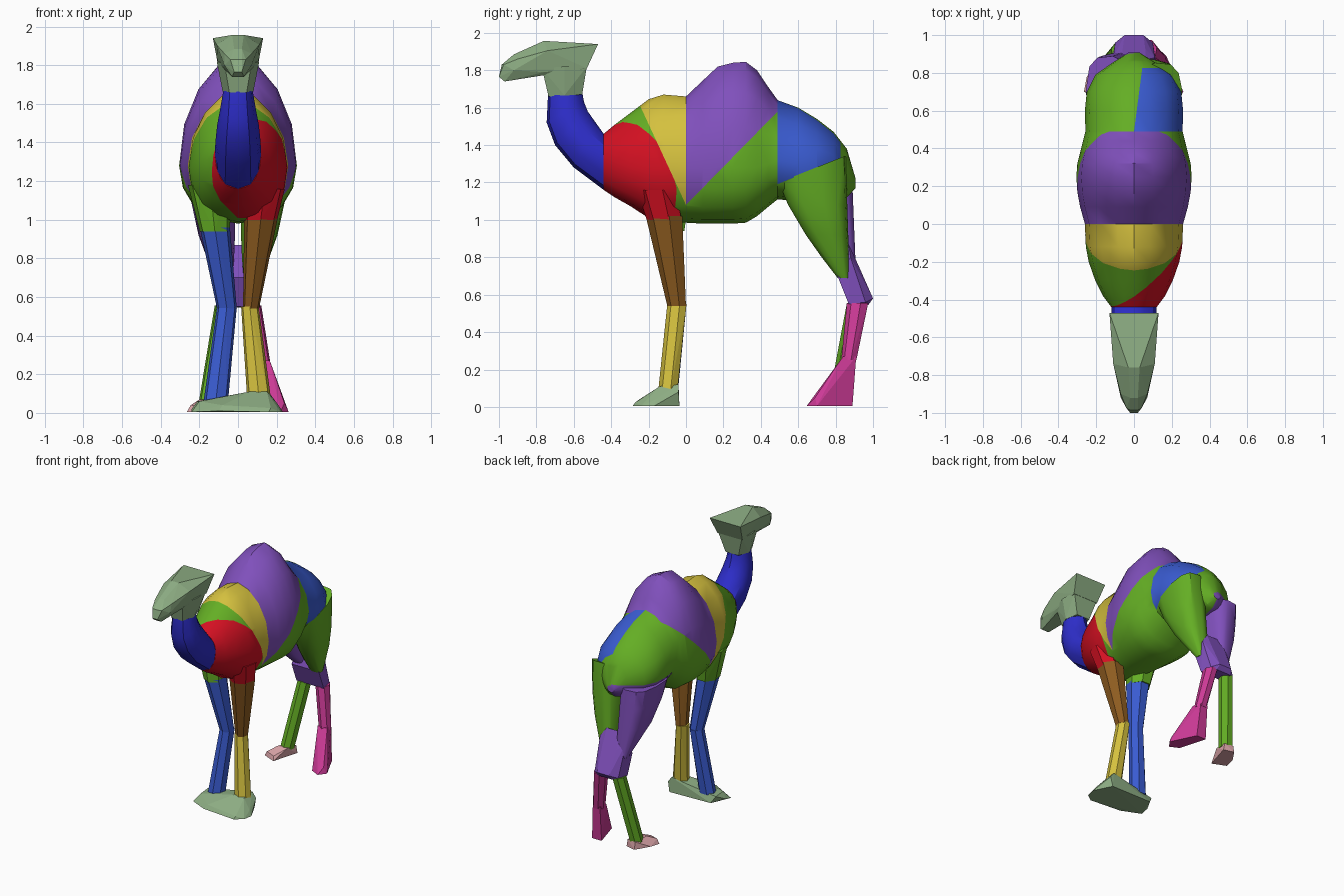
import bpy, bmesh, math
from mathutils import Vector

if "Cube" in bpy.data.objects:
    bpy.data.objects.remove(bpy.data.objects["Cube"], do_unlink=True)

# Flat colours, given as sRGB bytes and stored linear
COLOURS = {
    "leaf_green": (100, 174, 36), "violet": (128, 80, 188), "golden_yellow": (212, 192, 62),
    "crimson": (212, 16, 34), "sky_blue": (58, 92, 210), "deep_blue": (46, 46, 204),
    "brown": (142, 92, 32), "sage": (142, 174, 132), "magenta": (204, 58, 150),
    "pale_pink": (218, 164, 168),
}
MATS = {}
for name, rgb in COLOURS.items():
    lin = [c / 255 / 12.92 if c < 11 else ((c / 255 + 0.055) / 1.055) ** 2.4 for c in rgb] + [1]
    m = bpy.data.materials.new(name)
    m.use_nodes = True
    m.diffuse_color = lin
    m.node_tree.nodes["Principled BSDF"].inputs["Base Color"].default_value = lin
    MATS[name] = m


def finish(name, bm, *colours):
    bmesh.ops.recalc_face_normals(bm, faces=bm.faces)
    me = bpy.data.meshes.new(name)
    bm.to_mesh(me)
    bm.free()
    for c in colours:
        me.materials.append(MATS[c])
    ob = bpy.data.objects.new(name, me)
    bpy.context.collection.objects.link(ob)
    return ob


def smooth(ob):
    bpy.ops.object.select_all(action="DESELECT")
    ob.select_set(True)
    bpy.context.view_layer.objects.active = ob
    bpy.ops.object.shade_smooth_by_angle(angle=math.radians(32))


def hull(name, colour, pts):
    """Convex part around a set of points."""
    bm = bmesh.new()
    for p in pts:
        bm.verts.new(p)
    res = bmesh.ops.convex_hull(bm, input=bm.verts)
    junk = {g for g in res["geom_interior"] + res["geom_unused"] if isinstance(g, bmesh.types.BMVert)}
    bmesh.ops.delete(bm, geom=list(junk), context="VERTS")
    bmesh.ops.dissolve_limit(bm, angle_limit=0.02, verts=bm.verts, edges=bm.edges)
    return finish(name, bm, colour)


def rings(*rows, n=7, p=1.0):
    """Horizontal rings, each row = x0, x1, y0, y1, z; p below 1 squares them off."""
    pts = []
    for x0, x1, y0, y1, z in rows:
        for i in range(n):
            a = 2 * math.pi * (i + 0.25) / n
            c, s = (math.copysign(abs(t) ** p, t) for t in (math.cos(a), math.sin(a)))
            pts.append(((x0 + x1) / 2 + (x1 - x0) / 2 * c, (y0 + y1) / 2 + (y1 - y0) / 2 * s, z))
    return pts


def mirrored(pts):
    """Copy of the points with their twins across x = 0."""
    return [(s * x, y, z) for x, y, z in pts for s in (1, -1)]


def loft(sections, n=16):
    """Skin over sections: bottom (y, z), top (y, z), half width, height of widest point."""
    bm = bmesh.new()
    loops = []
    for yb, zb, yt, zt, hw, f in sections:
        bot, top = Vector((0, yb, zb)), Vector((0, yt, zt))
        mid = bot.lerp(top, f)
        loop = []
        for i in range(n):
            a = 2 * math.pi * i / n
            c, s = math.cos(a), math.sin(a)
            p = mid + ((top - mid) * s if s > 0 else (mid - bot) * s)
            p.x = math.copysign(abs(c) ** (1.15 if s > 0 else 0.85), c) * hw
            loop.append(bm.verts.new(p))
        loops.append(loop)
    for a, b in zip(loops, loops[1:]):
        for i in range(n):
            j = (i + 1) % n
            bm.faces.new((a[i], a[j], b[j], b[i]))
    bm.faces.new(loops[0])
    bm.faces.new(loops[-1])
    return bm


# Torso: y, bottom, top, half width, height of the widest point
TORSO = [
    (-.44, 1.16, 1.46, .12, 1.34), (-.38, 1.12, 1.51, .165, 1.31), (-.30, 1.075, 1.57, .205, 1.29),
    (-.20, 1.01, 1.645, .24, 1.27), (-.12, .99, 1.67, .255, 1.27), (0, .985, 1.66, .26, 1.28),
    (.09, .98, 1.745, .285, 1.28), (.17, .98, 1.82, .30, 1.28), (.25, .98, 1.84, .305, 1.28),
    (.32, .985, 1.845, .30, 1.28), (.38, 1.02, 1.80, .285, 1.28), (.44, 1.07, 1.71, .27, 1.30),
    (.49, 1.11, 1.64, .257, 1.32), (.60, 1.10, 1.60, .26, 1.30), (.70, 1.10, 1.54, .25, 1.28),
    (.79, 1.10, 1.47, .205, 1.27), (.86, 1.12, 1.38, .105, 1.25), (.907, 1.17, 1.22, .03, 1.20),
]
bm = loft([(y, b, y, t, w, (m - b) / (t - b)) for y, b, t, w, m in TORSO])


# Colour borders: point on plane, normal, and the part of the torso to cut
CUTS = [
    ((0, 0, 1.08), (0, -1.02, 1), lambda c: 0 < c.y < .49),
    ((0, 0, 1.08), (0, 2.16, 1), lambda c: c.y < 0),
    ((0, .18, 0), (-.86, 1, .375), lambda c: c.y < 0),
    ((0, 0, .985), (0, -.42, 1), lambda c: c.y > .49 and c.x > 0),
    ((0, .49, 0), (1, -.13, 0), lambda c: c.y > .49 and c.x > 0),
    ((0, .825, 0), (0, 1, 0), lambda c: c.y > .79 and c.x > 0),
    ((0, 0, 1.23), (0, 0, 1), lambda c: c.y > .49 and c.x < 0),
]


def above(k, c):
    return (c - Vector(CUTS[k][0])).dot(Vector(CUTS[k][1])) > 0


for co, no, region in CUTS:
    faces = [f for f in bm.faces if region(f.calc_center_median())]
    geom = faces + list({e for f in faces for e in f.edges}) + list({v for f in faces for v in f.verts})
    bmesh.ops.bisect_plane(bm, geom=geom, dist=1e-5, plane_co=co, plane_no=no)

# Slots: 0 green, 1 violet, 2 yellow, 3 red, 4 blue
for f in bm.faces:
    c = f.calc_center_median()
    if c.y < 0:
        f.material_index = 2 if above(1, c) else (0 if above(2, c) else 3)
    elif c.y < .49:
        f.material_index = 1 if above(0, c) else 0
    elif c.x > 0:
        f.material_index = 4 if above(3, c) and above(4, c) and not above(5, c) else 0
    else:
        f.material_index = 0 if above(6, c) else 1
smooth(finish("torso", bm, "leaf_green", "violet", "golden_yellow", "crimson", "sky_blue"))

# Neck
smooth(finish("neck", loft([
    (-.44, 1.16, -.44, 1.46, .12, .6), (-.60, 1.28, -.49, 1.53, .117, .5),
    (-.70, 1.40, -.525, 1.58, .108, .5), (-.745, 1.52, -.545, 1.63, .092, .5),
    (-.738, 1.665, -.553, 1.672, .076, .5)], 12), "deep_blue"))

# Head: throat block and long wedge with a ridged crown
hull("throat", "sage", mirrored([
    (.045, -.735, 1.66), (.08, -.65, 1.665), (.055, -.555, 1.67),
    (.07, -.77, 1.81), (.11, -.65, 1.82), (.10, -.53, 1.82)]))
hull("head", "sage", mirrored([
    (.13, -.47, 1.94), (.03, -.76, 1.957), (.11, -.74, 1.905), (.105, -.53, 1.81), (.08, -.76, 1.79),
    (.07, -.90, 1.86), (.07, -.92, 1.80), (.02, -.92, 1.885), (.04, -.975, 1.83), (.03, -.97, 1.74),
    (.02, -1.0, 1.765), (.02, -.985, 1.83)]))

# Front legs with the shoulder masses above them
hull("front_left_shoulder", "crimson", rings(
    (.03, .245, -.26, -.04, 1.16), (.03, .205, -.21, -.015, 1.0)))
hull("front_left_upper_leg", "brown", rings(
    (.03, .21, -.215, -.01, 1.02), (.03, .20, -.20, -.01, .97), (.025, .11, -.10, .005, .54)))
hull("front_left_lower_leg", "golden_yellow", rings(
    (.015, .108, -.10, .008, .55), (.045, .17, -.148, -.04, .09)))
hull("front_right_shoulder", "leaf_green", rings(
    (-.262, -.03, -.21, .04, 1.18), (-.20, -.04, -.19, 0, .94)))
hull("front_right_upper_leg", "sky_blue", rings(
    (-.20, -.04, -.19, -.01, .96), (-.11, -.005, -.10, .005, .54)))
hull("front_right_lower_leg", "sky_blue", rings(
    (-.11, -.005, -.10, .008, .55), (-.18, -.05, -.148, -.04, .06)))
hull("front_feet", "sage", [
    (-.24, -.20, .005), (-.24, -.14, .02), (-.21, -.06, .06), (-.18, -.04, .01), (-.20, -.16, .06),
    (-.10, -.27, .01), (-.08, -.25, .04), (0, -.05, .09), (.16, -.285, .005), (.17, -.27, .025),
    (.06, -.14, .11), (.15, -.14, .11), (.15, -.04, .12), (.18, -.04, .08), (.165, -.035, .005),
    (.232, -.17, .005), (.22, -.24, .005), (.21, -.16, .04)])

# Thighs, mirrored; the left one rises along a slanted top edge, the right one sits further back
THIGH = [(.02, .255, .495, .855, 1.21), (.015, .24, .545, .86, 1.08), (.015, .205, .64, .865, .92),
         (.02, .155, .725, .87, .80), (.03, .12, .81, .875, .69)]
pts = rings(*THIGH, n=12, p=.75)
smooth(hull("rear_left_thigh", "leaf_green",
            [(x, y, z + .4 * (y - .52) if z > 1.2 else z) for x, y, z in pts]))
smooth(hull("rear_right_thigh", "violet", [(-x, y + .035 * (y > .75), z) for x, y, z in pts]))

# Hocks joined in one block
hull("hocks", "violet", mirrored([
    (.115, .81, .70), (.06, .87, .87), (.11, .88, .80), (.06, .925, .75), (.115, .87, .55),
    (.05, .87, .55), (.05, 1.0, .58), (.10, .96, .56), (.06, .975, .545)]))

# Rear lower legs and feet, toes turned out
hull("rear_left_lower_leg", "magenta", rings((.025, .122, .86, .98, .555), (.08, .17, .83, .915, .25)))
hull("rear_left_foot", "magenta", [
    (.085, .84, .27), (.165, .84, .27), (.09, .91, .27), (.15, .91, .27), (.09, .89, .005), (.17, .89, .005),
    (.15, .68, .005), (.22, .645, .005), (.262, .70, .005), (.24, .69, .05), (.17, .69, .05)])
hull("rear_right_lower_leg", "leaf_green", rings((-.122, -.025, .86, .97, .555), (-.205, -.105, .765, .87, .05)))
hull("rear_right_foot", "pale_pink", [
    (-.20, .76, .07), (-.12, .76, .07), (-.18, .87, .06), (-.11, .86, .06), (-.18, .88, .005), (-.10, .86, .005),
    (-.265, .70, .005), (-.16, .655, .005), (-.245, .70, .04), (-.17, .67, .035), (-.25, .78, .01)])
